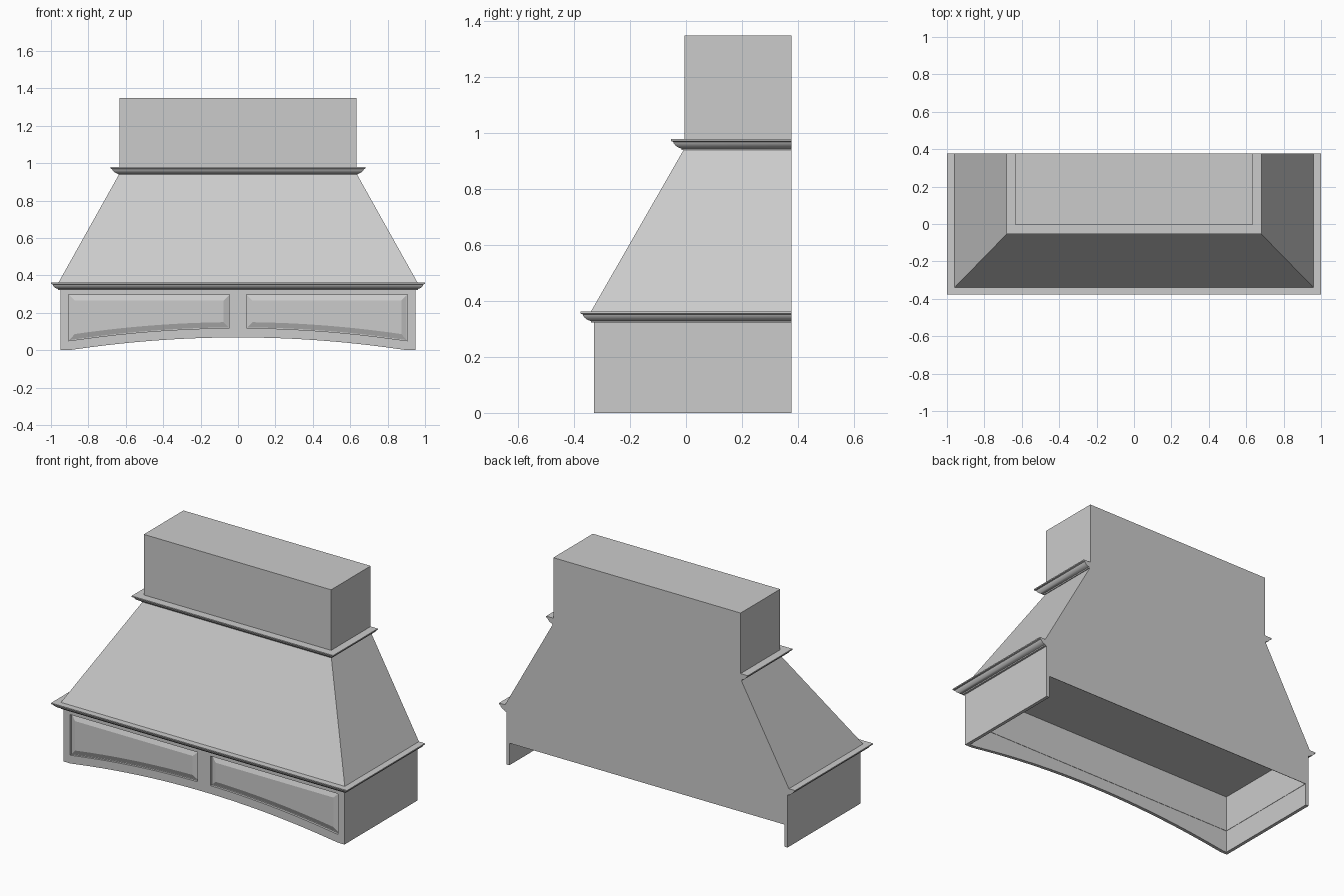
import bpy, bmesh

if "Cube" in bpy.data.objects:
    bpy.data.objects.remove(bpy.data.objects["Cube"])

paint = bpy.data.materials.new("warm grey")
paint.diffuse_color = (0.6, 0.6, 0.6, 1)
paint.use_nodes = True
paint.node_tree.nodes["Principled BSDF"].inputs["Base Color"].default_value = paint.diffuse_color

BACK = 0.377           # wall plane
HW, FRONT = 0.95, -0.329   # base half width and front plane
T = 0.02               # board thickness
RAIL = 0.322           # underside of lower moulding
CEIL = 0.352           # ceiling of the open underside
SEAM = 0.135           # lower edge of back board and lining


def finish(bm, name, smooth=None):
    bmesh.ops.remove_doubles(bm, verts=bm.verts, dist=1e-5)
    bmesh.ops.recalc_face_normals(bm, faces=bm.faces)
    me = bpy.data.meshes.new(name)
    bm.to_mesh(me)
    bm.free()
    ob = bpy.data.objects.new(name, me)
    bpy.context.collection.objects.link(ob)
    me.materials.append(paint)
    if smooth:
        bpy.context.view_layer.objects.active = ob
        ob.select_set(True)
        bpy.ops.object.shade_smooth_by_angle(angle=smooth)
        ob.select_set(False)
    return ob


def face(bm, pts):
    return bm.faces.new([bm.verts.new(p) for p in pts])


def box(name, x0, x1, y0, y1, z0, z1):
    bm = bmesh.new()
    bmesh.ops.create_cube(bm, size=1)
    for v in bm.verts:
        v.co = (x0 if v.co.x < 0 else x1, y0 if v.co.y < 0 else y1, z0 if v.co.z < 0 else z1)
    return finish(bm, name)


# Hood body: sloped skirt and chimney lofted together, flat against the wall
levels = [(CEIL, HW - 0.001, FRONT + 0.002), (0.361, HW - 0.001, FRONT + 0.002),
          (0.361, 0.96, -0.34), (0.94, 0.636, -0.008), (0.94, 0.633, -0.005), (1.348, 0.633, -0.005)]
bm = bmesh.new()
rings = [[bm.verts.new(p) for p in ((-x, BACK, z), (-x, y, z), (x, y, z), (x, BACK, z))]
         for z, x, y in levels]
for a, b in zip(rings, rings[1:]):
    for i in range(3):
        bm.faces.new((a[i], a[i + 1], b[i + 1], b[i]))
bm.faces.new(rings[0])
bm.faces.new(rings[-1])
bm.faces.new([r[0] for r in rings] + [r[3] for r in reversed(rings)])
finish(bm, "hood_body")

# Lower back board, side boards and thin lining inside the opening
box("back_board", -HW + T, HW - T, BACK - 0.003, BACK, SEAM, CEIL)
box("front_lining", -HW + T, HW - T, FRONT + T, FRONT + T + 0.002, SEAM, CEIL)
for s, label in ((-1, "left"), (1, "right")):
    a, b = sorted((s * HW, s * (HW - T)))
    box(label + "_side_board", a, b, FRONT + T, BACK, 0, CEIL)
    a, b = sorted((s * (HW - T), s * (HW - T - 0.002)))
    box(label + "_lining", a, b, FRONT + T, BACK - 0.003, SEAM, CEIL)


# Mouldings: a crown profile swept around left, front and right
PROFILE = [(0, 0), (0.009, 0), (0.011, 0.006), (0.018, 0.008), (0.026, 0.012), (0.033, 0.018),
           (0.038, 0.025), (0.040, 0.030), (0.048, 0.033), (0.048, 0.040), (-0.01, 0.040), (-0.01, 0)]


def moulding(name, hw, front, z):
    bm = bmesh.new()
    rows = [[bm.verts.new(p) for p in ((-hw - o, BACK, z + h), (-hw - o, front - o, z + h),
                                       (hw + o, front - o, z + h), (hw + o, BACK, z + h))]
            for o, h in PROFILE]
    for a, b in zip(rows, rows[1:] + rows[:1]):
        for i in range(3):
            bm.faces.new((a[i], a[i + 1], b[i + 1], b[i]))
    bm.faces.new([r[0] for r in rows])
    bm.faces.new([r[3] for r in rows])
    finish(bm, name, 0.6)


moulding("lower_moulding", 0.952, FRONT, RAIL)
moulding("upper_moulding", 0.633, -0.006, 0.938)


# Arched front board with two raised panels
def arch(x):
    return max(0.0, 0.068 * (1 - (x / 0.90) ** 2))


P0, P1, PTOP, N = 0.045, 0.905, 0.298, 16


def low(x):
    return 0.05 + arch(x)


def span(a, b):
    return [a + (b - a) * i / N for i in range(N + 1)]


bm = bmesh.new()
half = span(P0, P1)
xs = [-HW] + [-x for x in reversed(half)] + half + [HW]
yb = FRONT + T


def top(x):
    return CEIL


def ptop(x):
    return PTOP


for a, b in zip(xs, xs[1:]):
    def strip(z0, z1, y):
        face(bm, [(a, y, z0(a)), (b, y, z0(b)), (b, y, z1(b)), (a, y, z1(a))])
    strip(arch, low, FRONT)
    strip(ptop, top, FRONT)
    if not P0 < abs((a + b) / 2) < P1:
        strip(low, ptop, FRONT)
    strip(arch, top, yb)
    for z in (arch, top):
        face(bm, [(a, FRONT, z(a)), (b, FRONT, z(b)), (b, yb, z(b)), (a, yb, z(a))])
for x in (-HW, HW):
    face(bm, [(x, FRONT, 0), (x, yb, 0), (x, yb, CEIL), (x, FRONT, CEIL)])

# Panels: recessed lip, sloping bevel, flat field
for s in (-1, 1):
    loops = []
    for inset, y in ((0, FRONT), (0, FRONT + 0.014), (0.004, FRONT + 0.014), (0.032, FRONT + 0.002)):
        row = span(P0 + inset, P1 - inset)
        pts = [(s * x, y, low(x) + inset) for x in row]
        pts += [(s * x, y, PTOP - inset) for x in reversed(row)]
        loops.append([bm.verts.new(p) for p in pts])
    for a, b in zip(loops, loops[1:]):
        for i in range(len(a)):
            j = (i + 1) % len(a)
            bm.faces.new((a[i], a[j], b[j], b[i]))
    bm.faces.new(loops[-1])
finish(bm, "arched_front_board", 0.2)
